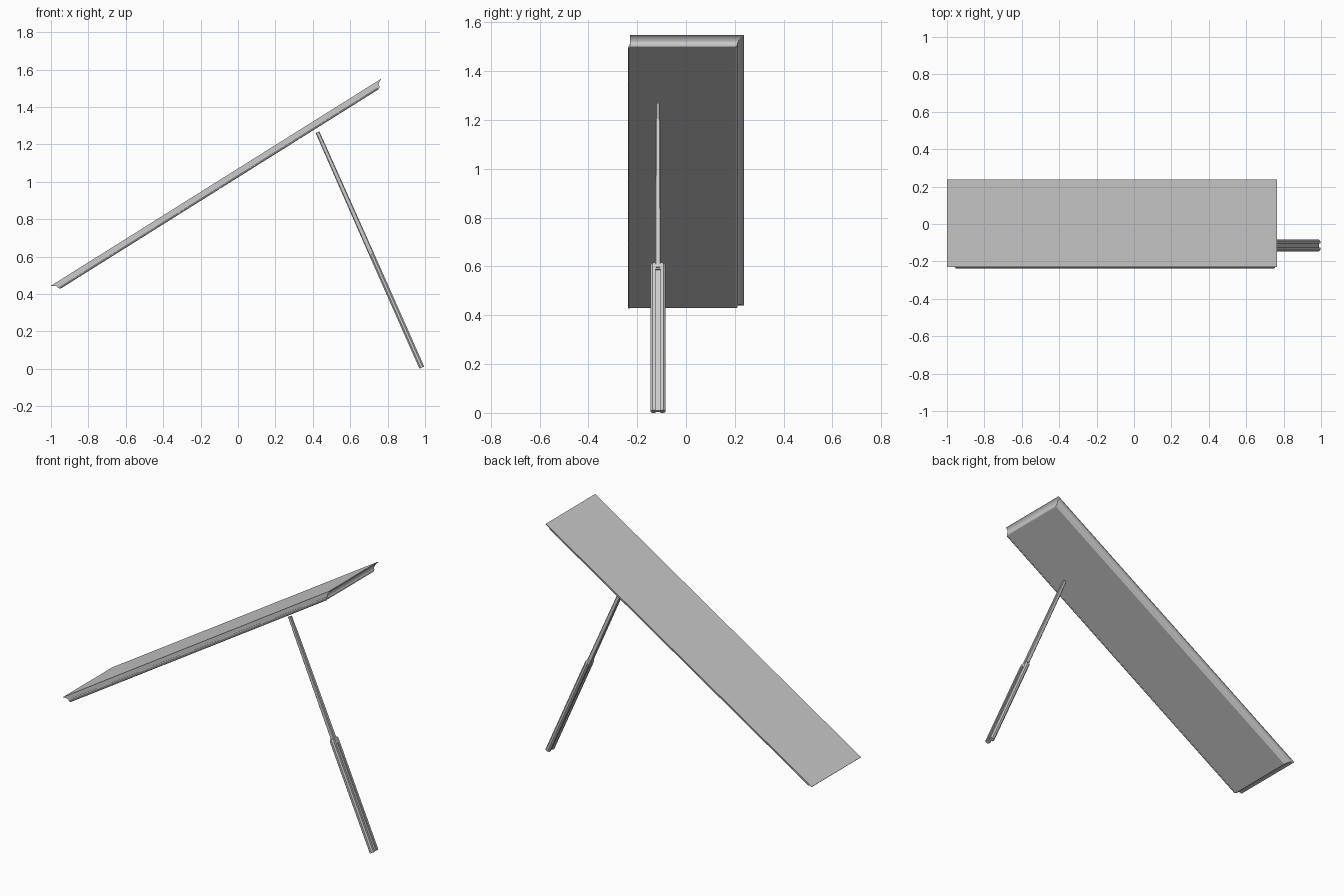
import bpy, bmesh, math
from mathutils import Matrix, Vector

if "Cube" in bpy.data.objects:
    bpy.data.objects.remove(bpy.data.objects["Cube"])


def loft(name, rings, matrix):
    """Closed solid through matching rings of points, capped at both ends."""
    bm = bmesh.new()
    loops = [[bm.verts.new(matrix @ Vector(p)) for p in ring] for ring in rings]
    n = len(loops[0])
    for a, b in zip(loops, loops[1:]):
        for i in range(n):
            j = (i + 1) % n
            bm.faces.new((a[i], a[j], b[j], b[i]))
    bm.faces.new(loops[0][::-1])
    bm.faces.new(loops[-1])
    bmesh.ops.recalc_face_normals(bm, faces=bm.faces)
    mesh = bpy.data.meshes.new(name)
    bm.to_mesh(mesh)
    bm.free()
    obj = bpy.data.objects.new(name, mesh)
    bpy.context.collection.objects.link(obj)
    return obj


# Tilted lid: moulded on the two ends and the back, plain at the hinge side
LENGTH, FRONT, BACK = 2.081, -0.229, 0.237
lid_frame = (Matrix.Translation((-1.0, 0, 0.444))
             @ Matrix.Rotation(-math.atan2(1.105, 1.763), 4, 'Y'))
moulding = [(0, 0), (0, -0.004), (0.010, -0.007), (0.018, -0.012),
            (0.024, -0.018), (0.026, -0.023), (0.026, -0.029),
            (0.029, -0.035), (0.034, -0.038)]   # inset, depth
loft("lid", [[(i, FRONT, d), (LENGTH - i, FRONT, d),
              (LENGTH - i, BACK - i, d), (i, BACK - i, d)]
             for i, d in moulding], lid_frame)

# Long hinge along the front edge: leaf plate and a row of knuckles
x0, x1 = 0.034, LENGTH - 0.034
leaf = [(FRONT + 0.001, -0.038), (FRONT - 0.003, -0.038),
        (FRONT - 0.003, -0.024), (FRONT + 0.001, -0.024)]
loft("hinge_leaf", [[(x, y, z) for y, z in leaf] for x in (x0, x1)], lid_frame)
COUNT = 8
step = (x1 - x0) / COUNT
for k in range(COUNT):
    ends = (x0 + k * step, x0 + (k + 1) * step - 0.003)
    loft(f"hinge_knuckle_{k + 1}",
         [[(x, FRONT - 0.004 + 0.0045 * math.cos(t * math.tau / 8),
            -0.036 + 0.0045 * math.sin(t * math.tau / 8)) for t in range(8)]
          for x in ends], lid_frame)

# Prop frame: local z runs up the stick, local x is its thin direction
axis = Vector((-0.558, 0, 1.259)).normalized()
prop_frame = (Matrix.Translation((0.983, -0.115, 0.006))
              @ Vector((0, 0, 1)).rotation_difference(axis).to_matrix().to_4x4())


def section(hx, hy, groove):
    """Chamfered handle section with a groove on both broad faces."""
    c = 0.008
    half = [(hx - c, -hy), (hx, -hy + c), (hx, -0.010), (hx - groove, -0.010),
            (hx - groove, 0.010), (hx, 0.010), (hx, hy - c), (hx - c, hy)]
    return half + [(-x, -y) for x, y in half]


# Thick lower handle, grooved from the foot to just below its shoulder
handle = [(0.0, 0.014, 0.031, 0.006), (0.630, 0.014, 0.031, 0.006),
          (0.632, 0.014, 0.031, 0.0005), (0.654, 0.014, 0.031, 0.0005),
          (0.662, 0.012, 0.027, 0.0005)]
loft("prop_handle", [[(x, y, z) for x, y in section(hx, hy, g)]
                     for z, hx, hy, g in handle], prop_frame)


# Slim upper stick, tapering towards the lid
def octagon(z, hx, hy, c=0.004):
    q = [(hx, hy - c), (hx - c, hy), (c - hx, hy), (-hx, hy - c)]
    return [(x, y, z) for x, y in q + [(-x, -y) for x, y in q]]


loft("prop_stick", [octagon(0.64, 0.014, 0.012), octagon(0.75, 0.0135, 0.012),
                    octagon(1.30, 0.0115, 0.010), octagon(1.31, 0.011, 0.0085),
                    octagon(1.377, 0.011, 0.0085)], prop_frame)
